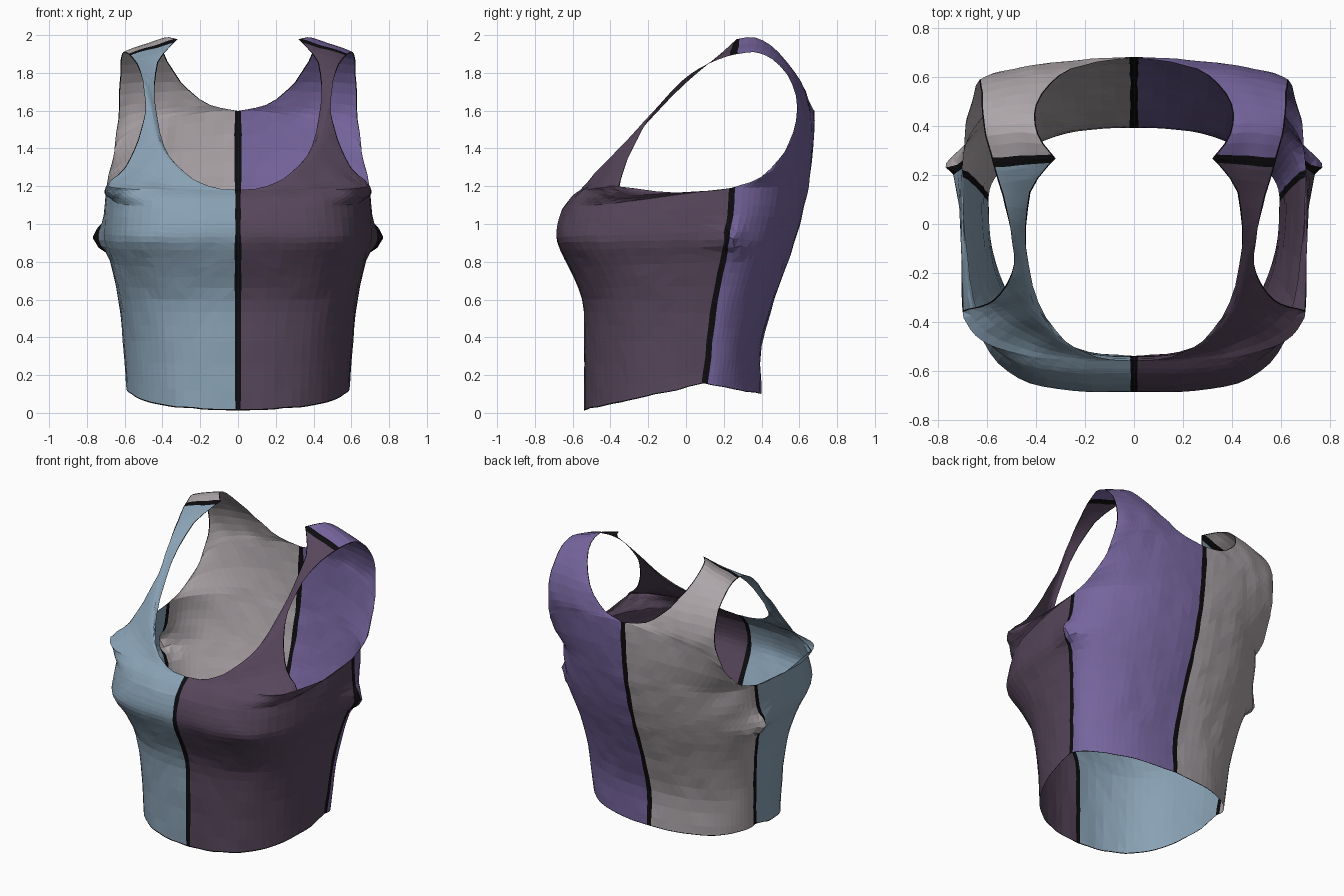
import bpy, bmesh, math
from mathutils import Vector, noise

if "Cube" in bpy.data.objects:
    bpy.data.objects.remove(bpy.data.objects["Cube"])

def material(name, rgb):
    m = bpy.data.materials.new(name)
    m.diffuse_color = (*rgb, 1)
    m.use_nodes = True
    m.node_tree.nodes["Principled BSDF"].inputs["Base Color"].default_value = m.diffuse_color
    return m

BLACK = material("black_seam", (0.004, 0.004, 0.005))
BLUE = material("steel_blue", (0.25, 0.36, 0.46))
PLUM = material("dark_plum", (0.095, 0.062, 0.105))
GREY = material("warm_grey", (0.42, 0.38, 0.40))
PURPLE = material("purple", (0.18, 0.13, 0.34))

# Cross rows of a half panel: inner edge x,y,z / outer edge x,y,z / handle lengths
FRONT = [
    (0, -.54, .015, .595, .10, .155, .38, .44),
    (0, -.54, .38, .61, .125, .38, .40, .50),
    (0, -.55, .60, .635, .155, .60, .44, .58),
    (0, -.62, .77, .675, .195, .80, .48, .74),
    (0, -.68, .90, .71, .215, .92, .52, .88),
    (0, -.685, .98, .71, .235, 1.05, .52, .89),
    (0, -.655, 1.08, .70, .245, 1.19, .50, .88),   # top of side seam
    (0, -.61, 1.14, .71, -.05, 1.165, .46, .56),
    (0, -.56, 1.18, .69, -.35, 1.205, .38, .19),   # centre of neckline
    (.15, -.545, 1.20, .60, -.325, 1.30, .20, .08),
    (.28, -.475, 1.27, .53, -.26, 1.45, .10, .05),
    (.39, -.32, 1.41, .492, -.16, 1.60, .04, .03),
    (.44, -.09, 1.66, .505, -.02, 1.76, .02, .01),
    (.42, .13, 1.86, .54, .12, 1.85, .04, .01),
    (.32, .265, 1.975, .58, .255, 1.895, .08, .01),
]
BACK = [
    (0, .40, .10, .595, .10, .155, .38, .15),
    (0, .40, .35, .61, .125, .38, .38, .15),
    (0, .47, .60, .635, .155, .60, .38, .17),
    (0, .54, .80, .675, .195, .80, .38, .19),
    (0, .575, .90, .71, .215, .92, .38, .20),
    (0, .61, 1.03, .71, .235, 1.05, .38, .22),
    (0, .65, 1.20, .70, .245, 1.19, .38, .24),     # top of side seam
    (0, .675, 1.40, .685, .40, 1.25, .36, .16),
    (0, .68, 1.60, .655, .52, 1.38, .33, .09),     # centre of neckline
    (.15, .66, 1.63, .635, .585, 1.55, .25, .05),
    (.30, .61, 1.75, .625, .56, 1.74, .15, .03),
    (.395, .49, 1.91, .62, .46, 1.87, .10, .02),
    (.39, .37, 1.985, .605, .36, 1.91, .08, .01),
    (.32, .265, 1.975, .58, .255, 1.895, .08, .01),
]
SEAM_TOP, NECK, STEPS, COLS = 6, 8, 3, 18
HALF_SEAM, PIPING = 0.016, 0.006

def row_at(rows, v):
    """Smooth interpolation between rows, with corners at the two breaks."""
    i = min(int(v), len(rows) - 2)
    t = v - i
    p1, p2 = rows[i], rows[i + 1]
    p0 = p1 if i in (0, SEAM_TOP, NECK) else rows[i - 1]
    p3 = p2 if i + 1 in (len(rows) - 1, SEAM_TOP, NECK) else rows[i + 2]
    return [.5 * (2 * b + (c - a) * t + (2 * a - 5 * b + 4 * c - d) * t * t
                  + (3 * b - a - 3 * c + d) * t ** 3)
            for a, b, c, d in zip(p0, p1, p2, p3)]

def cloth(p):
    """Slight fabric wrinkles plus the crumple under each armhole."""
    q = noise.noise_vector(p * 9)
    near = math.exp(-((p.y - .25) ** 2 + (p.z - .92) ** 2) / .005)
    near *= 1 if p.x > .4 else 0
    fold = math.exp(-((p.y + .36) ** 2 + (p.z - 1.17) ** 2) / .006)
    fold *= 1 if p.x > .5 else 0
    r = p + q * .006 + noise.noise_vector(p * 22) * (.03 * near + .015 * fold)
    r.x += .05 * near + .01 * fold
    if p.x < 1e-6:
        r.x = 0
    return r

def panel(name, rows, facing, side, mat):
    bm = bmesh.new()
    n = len(rows) - 1
    levels = [0, .035] + [k / STEPS for k in range(1, n * STEPS)] + [n - .22, n]
    grid = []
    for v in levels:
        r = row_at(rows, v)
        a, b = max(r[6], .01), max(r[7], .01)
        p0, p3 = Vector(r[:3]), Vector(r[3:6])
        d = p3 - p0
        p1 = p0 + Vector((a, 0, 0))
        p2 = p3 + Vector((0, b * facing, 0))
        if v <= NECK + 2:  # height follows depth, so rows lie in tilted planes
            p2.z = p0.z + d.z * max(0, min(1, (p2.y - p0.y) / d.y))
        if v > NECK:       # straps run straight from neckline to armhole
            puff = Vector((0, facing * min(1, (n - v) / 3), .3)) * .06 * d.length
            w = min(1, (v - NECK) / 2)
            p1 = p1.lerp(p0 + d * .33 + puff, w)
            p2 = p2.lerp(p0 + d * .67 + puff, w)
        # Edge columns: seam width where panels meet, piping width elsewhere
        w1 = HALF_SEAM if v <= NECK else PIPING
        w2 = HALF_SEAM if v <= SEAM_TOP else PIPING
        u1 = min(w1 / (3 * (p1 - p0).length), .08)
        u2 = 1 - min(w2 / (3 * (p3 - p2).length), .08)
        us = [0] + [u1 + (u2 - u1) * k / COLS for k in range(COLS + 1)] + [1]
        line = []
        for u in us:
            w = 1 - u
            p = cloth(p0 * w ** 3 + p1 * 3 * u * w * w + p2 * 3 * u * u * w + p3 * u ** 3)
            p.x *= side
            line.append(bm.verts.new(p))
        grid.append(line)
    # Cloth faces, black along seams and edge piping
    last_row, last_col = len(levels) - 2, COLS + 1
    for i in range(last_row + 1):
        for j in range(last_col + 1):
            q = [grid[i][j], grid[i][j + 1], grid[i + 1][j + 1], grid[i + 1][j]]
            if side * facing > 0:
                q.reverse()
            f = bm.faces.new(q)
            f.material_index = 1 if j in (0, last_col) or i in (0, last_row) else 0
    bmesh.ops.triangulate(bm, faces=bm.faces[:])
    me = bpy.data.meshes.new(name)
    bm.to_mesh(me)
    bm.free()
    me.materials.append(mat)
    me.materials.append(BLACK)
    ob = bpy.data.objects.new(name, me)
    bpy.context.collection.objects.link(ob)
    return ob

# Four cloth panels meeting at centre, side and shoulder seams
panel("front_panel_blue", FRONT, -1, -1, BLUE)
panel("front_panel_plum", FRONT, -1, 1, PLUM)
panel("back_panel_grey", BACK, 1, -1, GREY)
panel("back_panel_purple", BACK, 1, 1, PURPLE)
